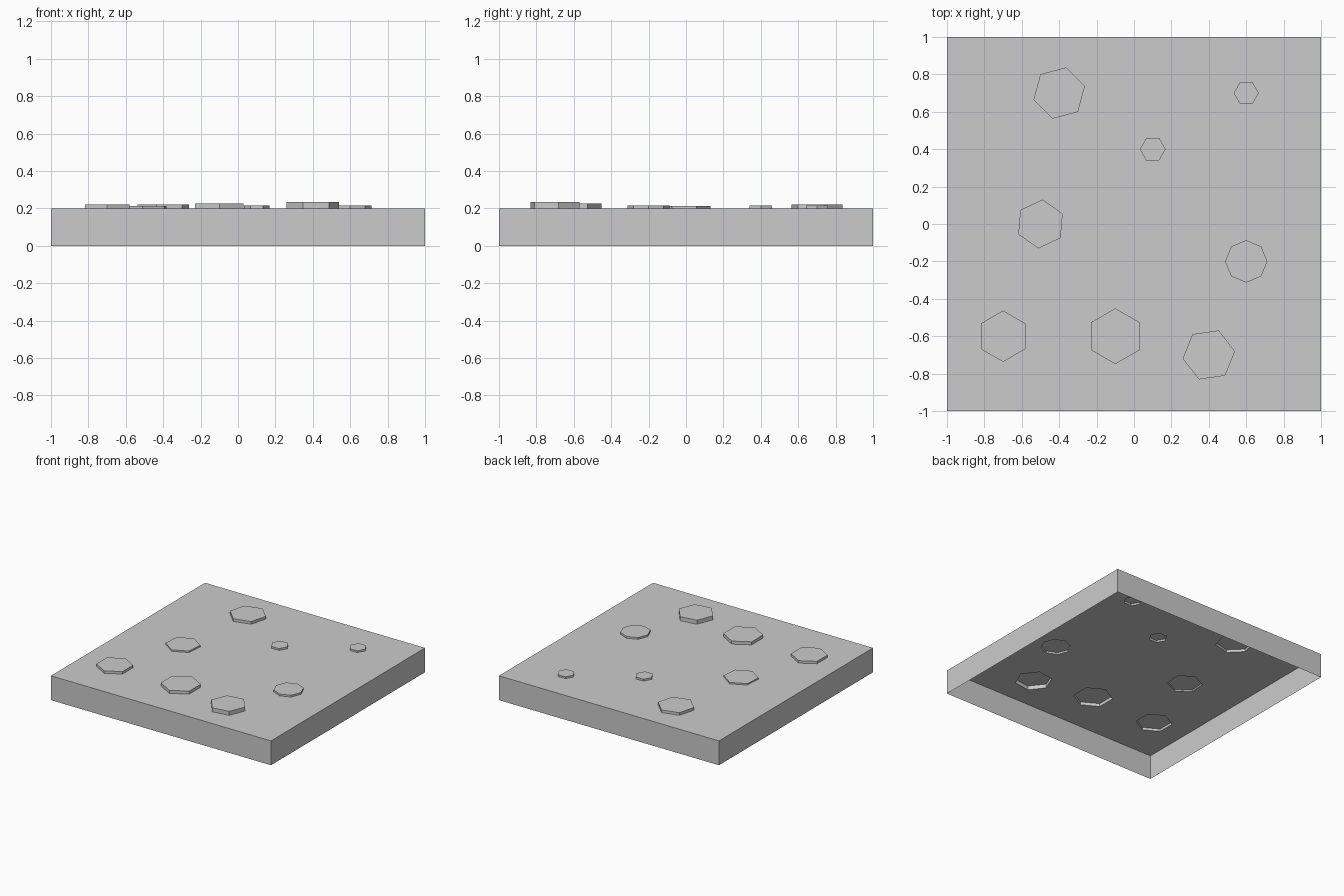
import bpy, bmesh
from math import cos, sin, radians, tau

if "Cube" in bpy.data.objects:
    bpy.data.objects.remove(bpy.data.objects["Cube"])

TOP = 0.2

# studs: x, y, radius, sides, rotation (degrees), top height
STUDS = [
    (-0.40, 0.70, 0.142, 6, 15, 0.222),
    (0.60, 0.70, 0.067, 6, 0, 0.215),
    (0.10, 0.40, 0.069, 6, 0, 0.215),
    (-0.50, 0.00, 0.131, 6, 25, 0.212),
    (0.60, -0.20, 0.113, 8, 0, 0.215),
    (-0.70, -0.60, 0.137, 6, 30, 0.220),
    (-0.10, -0.60, 0.149, 6, 30, 0.225),
    (0.40, -0.70, 0.141, 6, 8, 0.233),
]

bm = bmesh.new()


def loop(points, z):
    verts = [bm.verts.new((x, y, z)) for x, y in points]
    edges = [bm.edges.new((v, verts[i - 1])) for i, v in enumerate(verts)]
    return verts, edges


def walls(lower, upper):
    for i in range(len(lower)):
        bm.faces.new((lower[i - 1], lower[i], upper[i], upper[i - 1]))


# rim of the slab, open underneath
corners = [(-1, -1), (1, -1), (1, 1), (-1, 1)]
rim, rim_edges = loop(corners, TOP)
outlines = list(rim_edges)
bases = []
for x, y, r, n, rot, z in STUDS:
    pts = [(x + r * cos(radians(rot) + tau * i / n),
            y + r * sin(radians(rot) + tau * i / n)) for i in range(n)]
    base, edges = loop(pts, TOP)
    outlines += edges
    bases.append((base, pts, z))

# top sheet with an opening under every stud
bmesh.ops.triangle_fill(bm, edges=outlines, use_beauty=True, normal=(0, 0, 1))

# slab sides
foot, _ = loop(corners, 0)
walls(foot, rim)

# hollow studs rising from the sheet
for base, pts, z in bases:
    cap, _ = loop(pts, z)
    walls(base, cap)
    bm.faces.new(cap)

# merge the sheet triangles into a flat surface and face everything outward
bmesh.ops.recalc_face_normals(bm, faces=bm.faces)
if sum(f.normal.z * f.calc_area() for f in bm.faces) < 0:
    bmesh.ops.reverse_faces(bm, faces=bm.faces)

mesh = bpy.data.meshes.new("studded_plate")
bm.to_mesh(mesh)
bm.free()
plate = bpy.data.objects.new("studded_plate", mesh)
bpy.context.collection.objects.link(plate)
